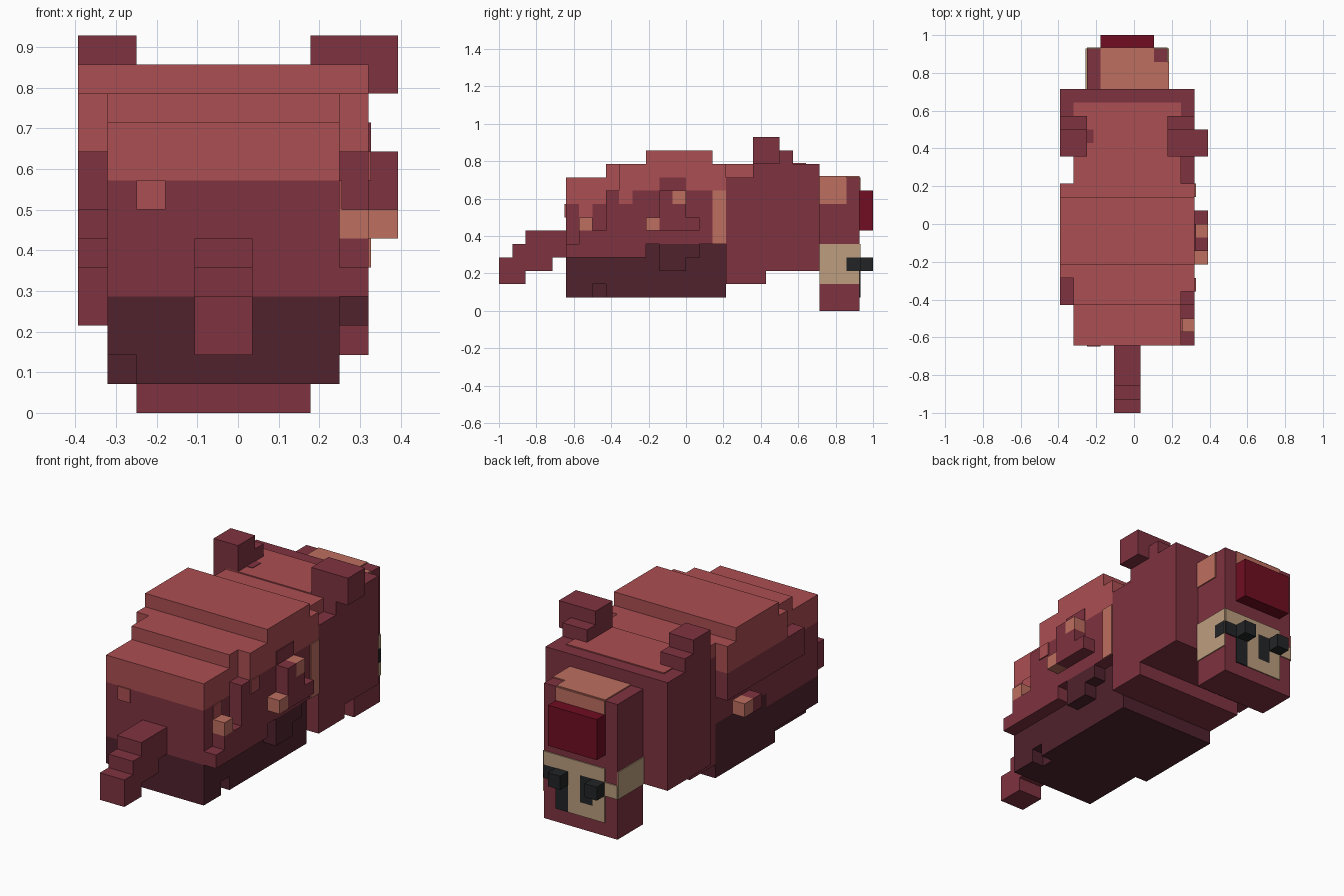
import bpy, bmesh
from mathutils import Vector

if "Cube" in bpy.data.objects:
    bpy.data.objects.remove(bpy.data.objects["Cube"], do_unlink=True)

U = 1 / 14          # one block
E = 0.08            # paint plate thickness in blocks


def lin(c):
    c /= 255
    return c / 12.92 if c <= 0.04045 else ((c + 0.055) / 1.055) ** 2.4


def material(name, r, g, b):
    m = bpy.data.materials.new(name)
    col = (lin(r), lin(g), lin(b), 1)
    m.diffuse_color = col
    m.use_nodes = True
    bsdf = next(n for n in m.node_tree.nodes if n.type == 'BSDF_PRINCIPLED')
    bsdf.inputs["Base Color"].default_value = col
    return m


LIGHT = material("light_red", 171, 78, 82)
MID = material("dark_red", 127, 51, 64)
BELLY = material("deep_maroon", 80, 34, 45)
ORANGE = material("salmon", 190, 110, 96)
BEIGE = material("beige", 188, 158, 126)
BLACK = material("black", 34, 36, 38)
CRIMSON = material("crimson", 112, 13, 33)


def part(name, mat, *boxes):
    """Join boxes given in blocks as (x0, x1, y0, y1, z0, z1)."""
    bm = bmesh.new()
    for x0, x1, y0, y1, z0, z1 in boxes:
        lo = Vector((x0 - 5.5, y0 - 14, z0)) * U
        hi = Vector((x1 - 5.5, y1 - 14, z1)) * U
        verts = bmesh.ops.create_cube(bm, size=1)["verts"]
        for v in verts:
            v.co = Vector([lo[k] if v.co[k] < 0 else hi[k] for k in range(3)])
    me = bpy.data.meshes.new(name)
    bm.to_mesh(me)
    bm.free()
    me.materials.append(mat)
    ob = bpy.data.objects.new(name, me)
    bpy.context.collection.objects.link(ob)
    return ob


# Rear body: belly with small corner notches, flanks and back
part("belly", BELLY,
     (1, 9, 5, 11, 2, 4), (2, 8, 5, 10, 1, 2), (1, 8, 10, 11, 1, 2),
     (8, 9, 5, 7, 1, 2), (8, 9, 8, 11, 1, 2), (1, 9, 11, 17, 1, 5))
part("belly_bump", BELLY, (9, 10, 12, 14, 3, 5), (9, 10, 14, 15, 4, 5))
part("flanks", MID, (1, 9, 5, 11, 4, 8), (1, 9, 11, 17, 5, 8))
part("back", LIGHT, (1, 9, 5, 8, 8, 10), (1, 9, 8, 17, 8, 11))
part("back_hump", LIGHT, (0, 10, 11, 16, 11, 12))
part("back_side_plates", LIGHT, (9, 10, 9, 17, 9, 11), (0, 1, 10, 17, 9, 11))
part("flank_plates", MID, (9, 10, 8, 17, 5, 9), (0, 1, 8, 17, 7, 9))
part("flank_ledge", MID, (9, 10, 5, 11, 4, 5), (9, 10, 6, 8, 5, 6))

# Side growths
part("left_growth", MID, (10, 11, 12, 13, 6, 9), (10, 11, 13, 14, 6, 8),
     (10, 11, 14, 15, 6, 7))
part("salmon_growths", ORANGE, (10, 11, 11, 12, 6, 7), (10, 11, 13, 14, 8, 9),
     (9, 10, 6, 7, 6, 7), (0, 1, 14, 15, 5, 6))
part("right_growth", MID, (0, 1, 13, 14, 5, 6))

# Painted drips and patches on the body
part("light_drips", LIGHT, (2, 3, 5 - E, 5, 7, 8), (9, 9 + E, 6, 7, 7, 8),
     (10, 10 + E, 9, 10, 8, 9))
part("dark_patch", MID, (10, 10 + E, 12, 14, 9, 10))
part("salmon_stripe", ORANGE, (10, 10 + E, 16, 17, 5, 9))

# Shoulders
part("shoulders", MID, (0, 10, 19, 24, 3, 11), (1, 10, 17, 19, 3, 10),
     (1, 10, 17, 20, 2, 3))
part("shoulder_top", LIGHT, (1, 9, 17, 19, 10, 11),
     (1, 9, 19, 23, 11, 11 + E))
part("shoulder_spot", MID, (2, 2.5, 20, 21, 11, 11 + 1.5 * E))

# Ears, each with a lower step toward the head
part("left_ear", MID, (8, 11, 19, 21, 11, 13), (8, 10, 21, 22, 11, 12))
part("right_ear", MID, (0, 2, 19, 21, 11, 13), (0, 2, 21, 22, 11, 12))

# Stepped tail
part("tail", MID, (4, 6, 2, 5, 4, 6), (4, 6, 1, 4, 3, 5), (4, 6, 0, 2, 2, 4))

# Head, snout and small blocks under it
part("head", MID, (2, 8, 24, 27, 0, 10))
part("snout", CRIMSON, (3, 7, 27, 28, 6, 9))
part("eye_blocks", BLACK, (6, 7, 27, 28, 3, 4), (3, 4, 27, 28, 3, 4))

# Painted head markings
part("head_salmon", ORANGE, (3, 8, 24, 26, 10, 10 + E),
     (3, 7, 26, 27, 10, 10 + E), (3, 7, 27, 27 + E, 9, 10),
     (8, 8 + E, 24, 26, 8, 10))
part("face_beige", BEIGE, (8, 8 + E, 24, 27, 2, 5), (2 - E, 2, 24, 27, 3, 5),
     (3, 8, 27, 27 + E, 4, 5), (2, 3, 27, 27 + E, 3, 4),
     (5, 6, 27, 27 + E, 2, 4), (3, 4, 27, 27 + E, 2, 3),
     (3, 6, 27, 27 + E, 1, 2))
part("face_black", BLACK, (7, 8, 27, 27 + E, 3, 4),
     (8, 8 + 1.4 * E, 26, 27, 3, 4), (6, 7, 27, 27 + E, 1, 3),
     (4, 5, 27, 27 + E, 2, 4))
